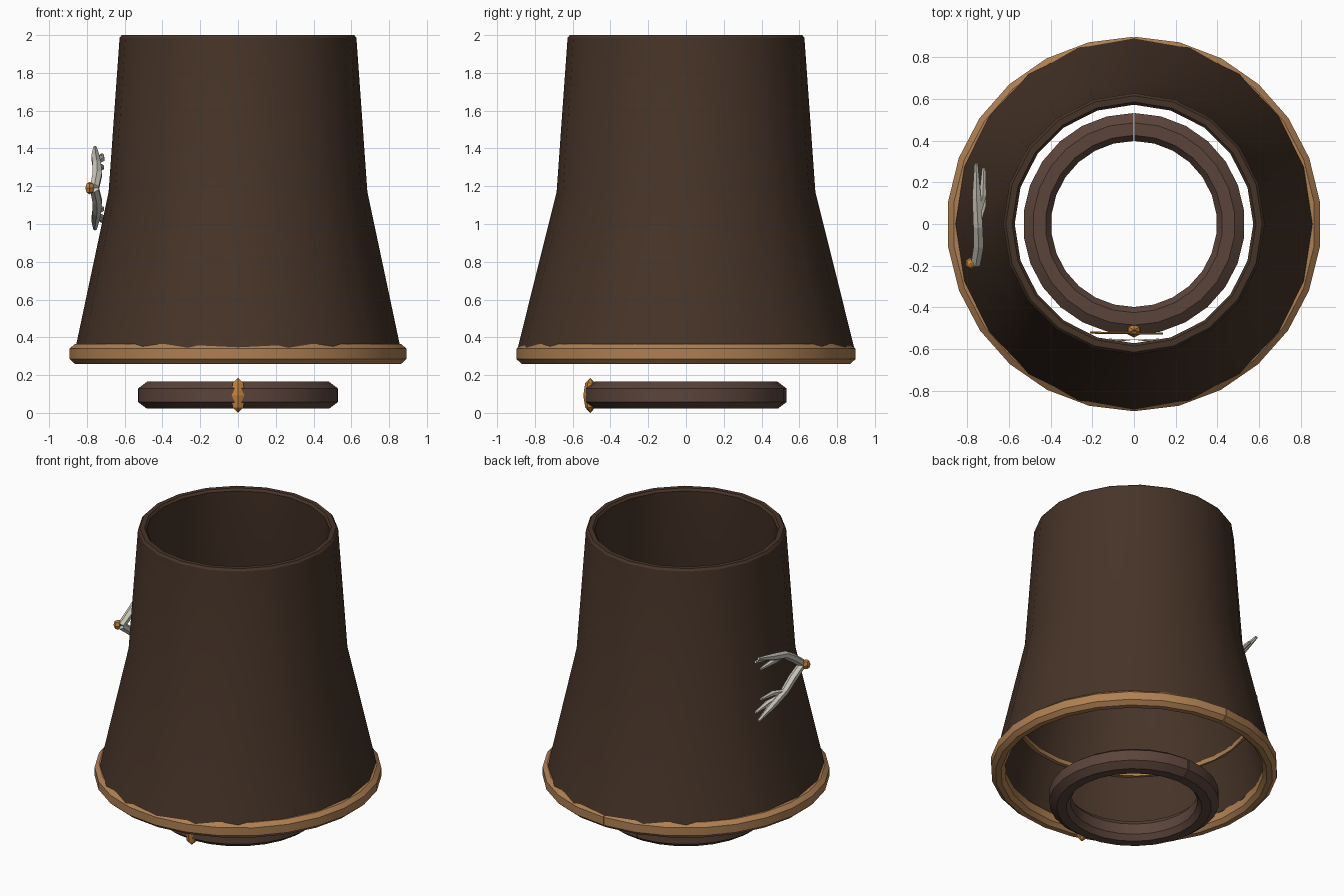
import bpy, bmesh, math
from mathutils import Vector

if "Cube" in bpy.data.objects:
    bpy.data.objects.remove(bpy.data.objects["Cube"])


def material(name, rgb):
    m = bpy.data.materials.new(name)
    m.diffuse_color = (*rgb, 1)
    m.use_nodes = True
    m.node_tree.nodes["Principled BSDF"].inputs["Base Color"].default_value = m.diffuse_color
    return m


CLOTH = material("dark_cloth", (0.062, 0.034, 0.021))
TRIM = material("tan_trim", (0.43, 0.215, 0.085))
LEATHER = material("leather", (0.105, 0.058, 0.043))
BONE = material("bone", (0.60, 0.57, 0.49))
AMBER = material("amber", (0.55, 0.22, 0.04))


def finish(name, bm, mat, angle=None):
    bmesh.ops.recalc_face_normals(bm, faces=bm.faces[:])
    me = bpy.data.meshes.new(name)
    bm.to_mesh(me)
    bm.free()
    ob = bpy.data.objects.new(name, me)
    bpy.context.collection.objects.link(ob)
    me.materials.append(mat)
    if angle:
        bpy.ops.object.select_all(action='DESELECT')
        ob.select_set(True)
        bpy.context.view_layer.objects.active = ob
        bpy.ops.object.shade_smooth_by_angle(angle=math.radians(angle))
    return ob


def ring(name, profile, sides, mat, angle=30, gap=0.0):
    """Sweep a closed (rx, ry, z) profile round z; gap leaves a seam at the back."""
    bm = bmesh.new()
    loops = []
    for i in range(sides + (1 if gap else 0)):
        a = math.pi / 2 + gap / 2 + (2 * math.pi - gap) * i / sides
        loops.append([bm.verts.new((rx * math.cos(a), ry * math.sin(a), z))
                      for rx, ry, z in profile])
    n = len(profile)
    for i in range(sides):
        p, q = loops[i], loops[(i + 1) % len(loops)]
        for j in range(n):
            k = (j + 1) % n
            bm.faces.new((p[j], p[k], q[k], q[j]))
    if gap:
        bm.faces.new(loops[0])
        bm.faces.new(loops[-1])
    return finish(name, bm, mat, angle)


def round_profile(pts):
    return [(r, r, z) for r, z in pts]


def branch(bm, pts, radii, sides=6):
    """Tapered faceted tube along a short path."""
    pts = [Vector(p) for p in pts]
    loops = []
    for i, p in enumerate(pts):
        d = (pts[min(i + 1, len(pts) - 1)] - pts[max(i - 1, 0)]).normalized()
        u = d.cross(Vector((1, 0, 0))).normalized()
        v = d.cross(u)
        loops.append([bm.verts.new(p + radii[i] * (u * math.cos(t) + v * math.sin(t)))
                      for t in [2 * math.pi * k / sides for k in range(sides)]])
    for p, q in zip(loops, loops[1:]):
        for k in range(sides):
            m = (k + 1) % sides
            bm.faces.new((p[k], p[m], q[m], q[k]))
    bm.faces.new(loops[0])
    bm.faces.new(loops[-1])


def gem(name, loc, size):
    """Faceted bead with pointed ends."""
    bm = bmesh.new()
    bmesh.ops.create_uvsphere(bm, u_segments=6, v_segments=4, radius=1)
    for v in bm.verts:
        v.co = Vector([c * s for c, s in zip(v.co, size)]) + Vector(loc)
    return finish(name, bm, AMBER)


# Flared hollow skirt, slightly deeper than wide at the hem
ring("skirt", [(0.862, 0.893, 0.335), (0.685, 0.685, 1.17), (0.627, 0.627, 1.985),
               (0.615, 0.615, 2.0), (0.585, 0.585, 2.0), (0.572, 0.572, 1.985),
               (0.637, 0.637, 1.17), (0.815, 0.84, 0.335)], 20, CLOTH)

# Hem trim and thin inner band
ring("hem_trim", round_profile([(0.87, 0.26), (0.898, 0.285), (0.898, 0.34), (0.87, 0.365),
                                (0.835, 0.365), (0.81, 0.34), (0.81, 0.285), (0.835, 0.26)]),
     26, TRIM, gap=0.008)
ring("inner_band", round_profile([(0.755, 0.67), (0.755, 0.70), (0.73, 0.70), (0.73, 0.67)]),
     26, TRIM)

# Belt ring with its front bead
ring("belt", round_profile([(0.485, 0.022), (0.532, 0.057), (0.532, 0.13), (0.485, 0.165),
                            (0.425, 0.165), (0.398, 0.13), (0.398, 0.057), (0.425, 0.022)]),
     26, LEATHER, gap=0.012)
gem("belt_bead", (0, -0.507, 0.093), (0.045, 0.037, 0.093))

# Antler clasp: two mirrored forked branches meeting at a bead
bm = bmesh.new()
ZC = 1.19
for s in (1, -1):
    def at(x, y, z):
        return (x, y, ZC + s * z)
    branch(bm, [at(-0.76, -0.19, 0.0), at(-0.745, -0.10, 0.07), at(-0.748, -0.01, 0.125),
                at(-0.755, 0.13, 0.165), at(-0.757, 0.29, 0.215)],
           [0.026, 0.028, 0.026, 0.024, 0.010])
    branch(bm, [at(-0.75, 0.05, 0.14), at(-0.725, 0.14, 0.155), at(-0.72, 0.27, 0.175)],
           [0.018, 0.020, 0.010])
    branch(bm, [at(-0.75, 0.0, 0.125), at(-0.725, 0.09, 0.11), at(-0.72, 0.21, 0.105)],
           [0.016, 0.019, 0.010])
finish("antler_clasp", bm, BONE)
gem("clasp_bead", (-0.785, -0.19, ZC), (0.027, 0.03, 0.033))

# Small pin on the inside of the front
bm = bmesh.new()
branch(bm, [(-0.12, -0.56, 1.2), (0, -0.555, 1.2), (0.12, -0.56, 1.2)], [0.012, 0.02, 0.012])
finish("inner_pin", bm, BONE)
bm = bmesh.new()
branch(bm, [(-0.21, -0.521, 1.2), (0.14, -0.526, 1.2)], [0.005, 0.005], 4)
finish("inner_pin_bar", bm, AMBER)
